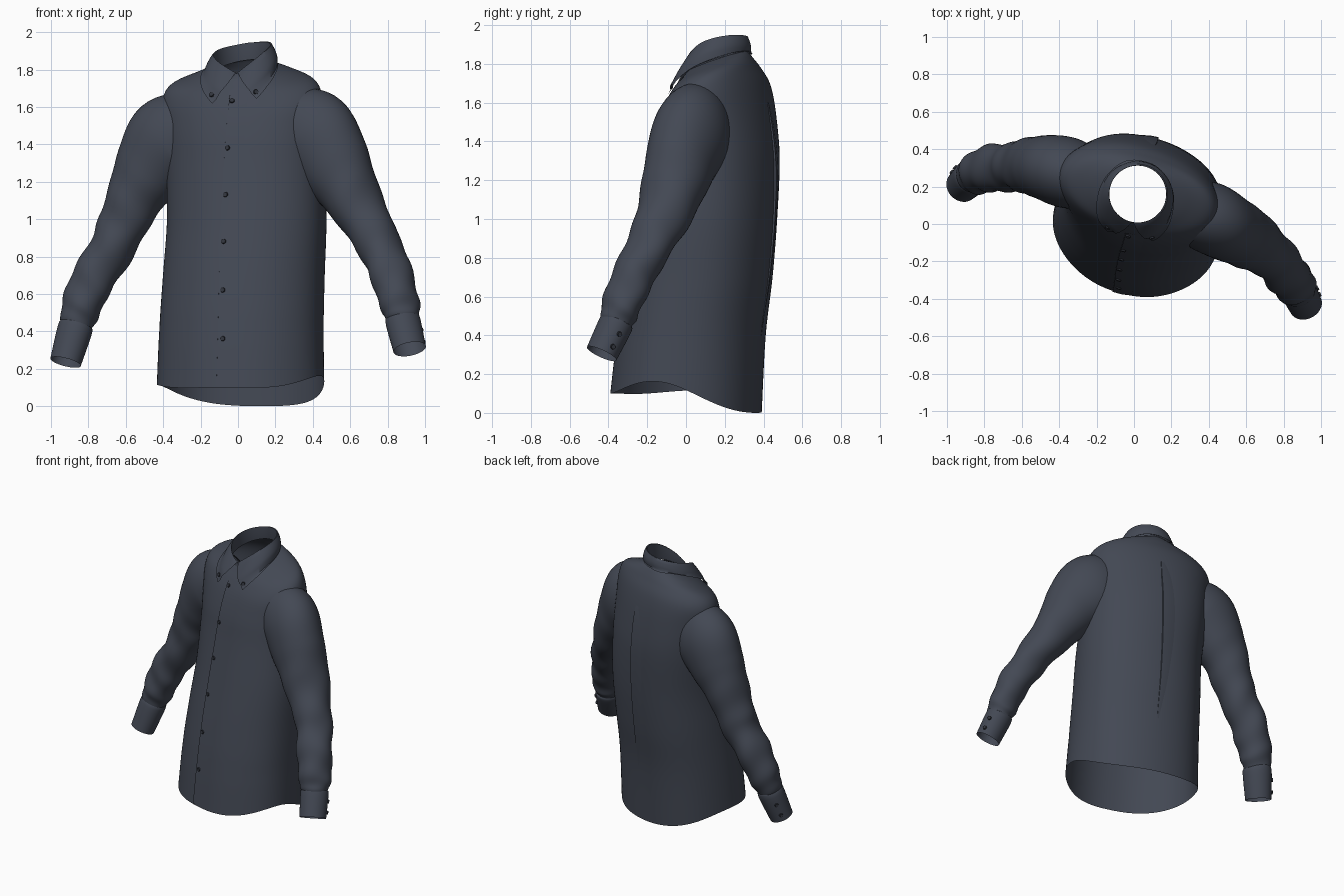
import bpy, bmesh
from math import sin, cos, pi, radians
from mathutils import Vector
from mathutils.bvhtree import BVHTree

if "Cube" in bpy.data.objects:
    bpy.data.objects.remove(bpy.data.objects["Cube"])


def material(name, color):
    m = bpy.data.materials.new(name)
    m.use_nodes = True
    m.diffuse_color = (*color, 1)
    bsdf = m.node_tree.nodes["Principled BSDF"]
    bsdf.inputs["Base Color"].default_value = (*color, 1)
    bsdf.inputs["Roughness"].default_value = 0.9
    return m


FABRIC = material("slate fabric", (0.056, 0.065, 0.088))
BUTTON = material("dark button", (0.03, 0.034, 0.045))


def spline(rows, steps):
    """Catmull-Rom interpolation through rows of numbers."""
    out = []
    for i in range(len(rows) - 1):
        quad = [rows[max(i - 1, 0)], rows[i], rows[i + 1], rows[min(i + 2, len(rows) - 1)]]
        for s in range(steps):
            t = s / steps
            out.append([0.5 * (2 * b + (c - a) * t + (2 * a - 5 * b + 4 * c - d) * t * t
                               + (3 * b - a - 3 * c + d) * t ** 3) for a, b, c, d in zip(*quad)])
    return out + [list(rows[-1])]


def loft(name, rings, closed=True):
    n = len(rings[0])
    faces = [(r * n + i, r * n + (i + 1) % n, (r + 1) * n + (i + 1) % n, (r + 1) * n + i)
             for r in range(len(rings) - 1) for i in range(n if closed else n - 1)]
    me = bpy.data.meshes.new(name)
    me.from_pydata([p for ring in rings for p in ring], [], faces)
    me.materials.append(FABRIC)
    ob = bpy.data.objects.new(name, me)
    bpy.context.collection.objects.link(ob)
    bpy.ops.object.select_all(action='DESELECT')
    ob.select_set(True)
    bpy.context.view_layer.objects.active = ob
    bpy.ops.object.shade_smooth_by_angle(angle=radians(50))
    return ob


def surface(ob):
    me = ob.data
    return BVHTree.FromPolygons([v.co for v in me.vertices], [p.vertices[:] for p in me.polygons])


def around(cx, cy, a, b, phi, yaw, z):
    """Point at angle phi from the front of an ellipse turned by yaw."""
    l, f = a * sin(phi), b * cos(phi)
    return Vector((cx + l * cos(yaw) - f * sin(yaw), cy - l * sin(yaw) - f * cos(yaw), z))


def hit(tree, point, direction):
    d = Vector(direction).normalized()
    loc, normal, _, _ = tree.ray_cast(Vector(point) - d * 2, d)
    return (loc, normal if normal.dot(d) < 0 else -normal) if loc else (None, None)


# Torso: height, centre x, centre y, half width, half depth, yaw in degrees
TORSO = [(0.0, .017, .0, .45, .38, 17), (0.4, .022, .028, .442, .372, 17), (0.7, .035, .07, .435, .365, 17),
         (1.0, .05, .112, .43, .345, 17), (1.3, .04, .15, .43, .315, 18), (1.5, .03, .16, .435, .285, 18),
         (1.64, .025, .163, .44, .25, 17), (1.725, .025, .16, .395, .21, 14), (1.775, .025, .16, .275, .18, 12),
         (1.81, .02, .163, .165, .155, 10)]
rings = []
for z, cx, cy, a, b, yaw in spline(TORSO, 6):
    w = min(max((z - 1.4) / .38, 0), 1)
    ring = []
    for i in range(96):
        phi = 2 * pi * i / 96
        fold = 1 + .009 * sin(5 * phi + 1.2 + z) * (1 - w) * abs(sin(phi))
        # slightly squared section that turns round at the neck
        square = (abs(sin(phi)) ** 2.12 + abs(cos(phi)) ** 2.12) ** (-1 / 2.12)
        k = fold * (w + (1 - w) * square)
        p = around(cx, cy, a * k, b * k, phi, radians(yaw), z)
        hem = .05 + .05 * cos(phi) + (.085 + .025 * sin(phi)) * sin(phi) ** 4
        if z < .4:
            p.z = hem + (0.4 - hem) * z / .4
        p.z += w * (.33 * (p.y - cy) + .1 * (p.x - cx))
        ring.append(p)
    rings.append(ring)
torso = loft("torso", rings)
torso_tree = surface(torso)


# Sleeves and cuffs: centre, radius across the top, radius across the side
def tube(name, rows, steps, wrinkle):
    path = spline(rows, steps)
    rings = []
    for j, (x, y, z, ru, rs) in enumerate(path):
        before, after = path[max(j - 1, 0)], path[min(j + 1, len(path) - 1)]
        t = (Vector(after[:3]) - Vector(before[:3])).normalized()
        side = t.cross(Vector((0, 0, 1))).normalized()
        up = side.cross(t)
        s = j / (len(path) - 1)
        amp = wrinkle * max(0, min(1, (s - .3) * 4, (1 - s) * 8 + .1))
        ring = []
        for i in range(48):
            a = 2 * pi * i / 48
            k = 1 + amp * (sin(s * 46 + 2 * sin(a + 1)) + .6 * sin(s * 27 - 3 * a))
            ring.append(Vector((x, y, z)) + up * ru * k * cos(a) + side * rs * k * sin(a))
        rings.append(ring)
    return loft(name, rings)


LEFT_ARM = [(.29, .07, 1.49, .22, .17), (.40, .035, 1.44, .25, .19), (.50, -.02, 1.31, .215, .18),
            (.62, -.085, 1.10, .15, .16), (.745, -.18, .88, .115, .125), (.825, -.28, .69, .105, .118),
            (.868, -.34, .53, .095, .108), (.882, -.362, .46, .08, .085)]
RIGHT_ARM = [(-.25, .24, 1.46, .22, .17), (-.36, .275, 1.41, .25, .19), (-.46, .30, 1.28, .205, .175),
             (-.56, .31, 1.10, .15, .15), (-.65, .305, .89, .125, .13), (-.77, .295, .69, .115, .125),
             (-.84, .27, .52, .105, .11), (-.87, .25, .42, .08, .085)]
LEFT_CUFF = [(.877, -.35, .48, .08, .085), (.883, -.365, .45, .088, .095), (.918, -.435, .305, .082, .09)]
RIGHT_CUFF = [(-.863, .255, .44, .08, .085), (-.872, .248, .41, .09, .098), (-.922, .20, .235, .08, .088)]
tube("left_sleeve", LEFT_ARM, 9, .04)
tube("right_sleeve", RIGHT_ARM, 9, .04)
left_cuff = tube("left_cuff", LEFT_CUFF, 5, 0)
right_cuff = tube("right_cuff", RIGHT_CUFF, 5, 0)

# Collar, from front to back: fold angle, fold height, edge angle, edge radius, edge height
COLLAR = [(3, 1.78, 27, .27, 1.635), (38, 1.84, 50, .24, 1.71), (78, 1.895, 80, .205, 1.785),
          (130, 1.93, 130, .178, 1.83), (180, 1.942, 180, .17, 1.85)]
half = spline(COLLAR, 8)


def collar_column(sign, c):
    fold_a, fold_z, edge_a, edge_r, edge_z = c
    col = []
    for k in range(7):                       # folded leaf, edge to fold
        t = k / 6
        r = edge_r + (.16 - edge_r) * t + .01 * sin(pi * t)
        phi = sign * radians(edge_a + (fold_a - edge_a) * t)
        z = edge_z + (fold_z - edge_z) * t + .025 * sin(phi)
        p = around(.02, .16, r, r, phi, radians(10), z)
        if k < 5:
            near, normal, _, _ = torso_tree.find_nearest(p)
            if k < 2 or (p - near).dot(normal) < .012:
                p = near + normal * .012
        col.append(p)
    phi = sign * radians(fold_a - 3)
    for r, t in ((.153, 0), (.152, .5), (.157, 1)):   # inner stand, fold to neck seam
        base = 1.80 - .05 * cos(phi)
        col.append(around(.02, .16, r, r, phi, radians(10), fold_z + (base - fold_z) * t + .02 * sin(phi)))
    return col


columns = [collar_column(1, c) for c in half] + [collar_column(-1, c) for c in reversed(half[:-1])]
collar = loft("collar", list(zip(*columns)), closed=False)
collar_tree = surface(collar)


# Folded cloth bands laid on the torso, stepped at one edge and fading at the other
def band(name, path, width, lift, direction):
    rows = []
    for x, z, grow in spline(path, 8):
        row = []
        for o, h in ((0, 0), (.02, 1), (.5, .7), (1, 0)):
            loc, normal = hit(torso_tree, (x + o * width * grow, 0, z), direction)
            row.append(loc + normal * (.001 + h * lift * grow))
        rows.append(row)
    loft(name, rows, closed=False)


band("front_placket", [(-.115, .11, 1), (-.108, .36, 1), (-.095, .88, 1), (-.07, 1.38, 1), (-.045, 1.66, 1)],
     .10, .006, (0, 1, 0))
band("back_pleat", [(.12, .4, .1), (.125, .7, .6), (.13, 1.1, 1), (.125, 1.45, .8), (.115, 1.6, .25)],
     -.09, .01, (0, -1, 0))


# Buttons
def button(name, tree, point, direction, lift):
    loc, normal = hit(tree, point, direction)
    bm = bmesh.new()
    bmesh.ops.create_cone(bm, cap_ends=True, segments=16, radius1=.014, radius2=.012, depth=.009)
    top = max(bm.faces, key=lambda f: f.calc_center_median().z)
    bmesh.ops.inset_region(bm, faces=[top], thickness=.004, depth=-.002)
    me = bpy.data.meshes.new(name)
    bm.to_mesh(me)
    bm.free()
    me.materials.append(BUTTON)
    ob = bpy.data.objects.new(name, me)
    ob.location = loc + normal * lift
    ob.rotation_euler = normal.to_track_quat('Z', 'Y').to_euler()
    bpy.context.collection.objects.link(ob)


for x, z in ((-.03, 1.63), (-.055, 1.38), (-.065, 1.13), (-.075, .88), (-.08, .62), (-.08, .36)):
    button("front_button", torso_tree, (x, 0, z), (0, 1, 0), .009)
for x, z in ((.095, 1.68), (-.14, 1.665)):
    button("collar_button", collar_tree, (x, 0, z), (0, 1, 0), .004)
for k in (.3, .75):
    for cuff, rows, d in ((left_cuff, LEFT_CUFF, (-1, -.5, 0)), (right_cuff, RIGHT_CUFF, (1, -1, 0))):
        spot = Vector(rows[1][:3]).lerp(Vector(rows[2][:3]), k)
        button("cuff_button", surface(cuff), spot, d, .004)
